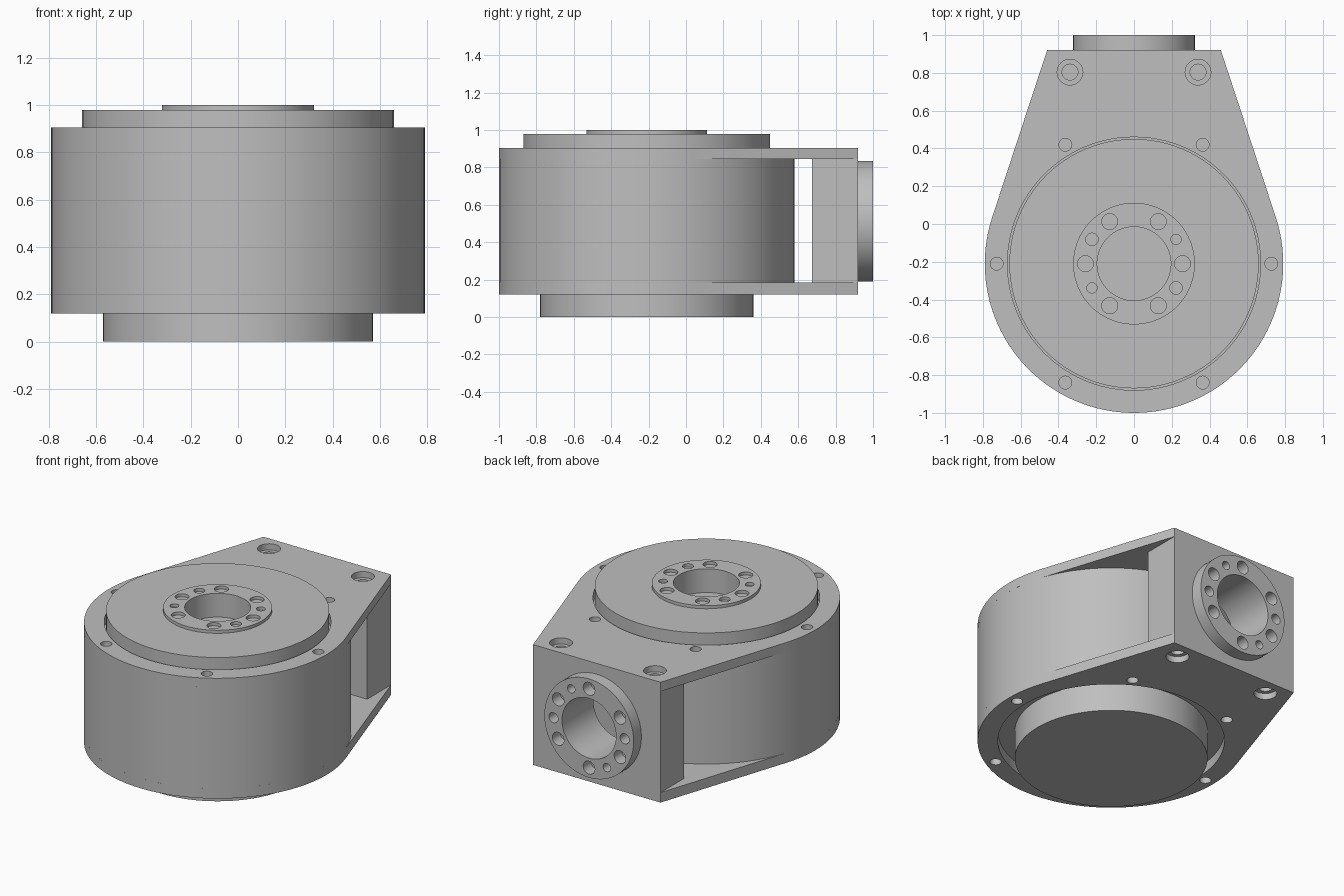
import bpy, bmesh
from math import sin, cos, pi, radians, atan2, acos, hypot
from mathutils import Matrix

cube = bpy.data.objects.get("Cube")
if cube:
    bpy.data.objects.remove(cube, do_unlink=True)

metal = bpy.data.materials.new("plain_grey")
metal.use_nodes = True
GREY = (0.52, 0.52, 0.52, 1)
metal.diffuse_color = GREY
metal.node_tree.nodes["Principled BSDF"].inputs["Base Color"].default_value = GREY

CY = -0.21                      # y of the main axis
R = 0.79                        # housing radius
BOTTOM, LOW, HIGH, TOP = 0.12, 0.185, 0.845, 0.905
BORE = 0.195


def circle(r, x=0, y=0, n=96):
    return [(x + r * cos(2 * pi * i / n), y + r * sin(2 * pi * i / n)) for i in range(n)]


def prism(name, profiles, z0, z1, matrix=Matrix()):
    """Extrude one or more closed outlines between two heights."""
    bm = bmesh.new()
    for points in profiles:
        low = [bm.verts.new((x, y, z0)) for x, y in points]
        high = [bm.verts.new((x, y, z1)) for x, y in points]
        bm.faces.new(low[::-1])
        bm.faces.new(high)
        for i in range(len(points)):
            j = (i + 1) % len(points)
            bm.faces.new((low[i], low[j], high[j], high[i]))
    bm.transform(matrix)
    bmesh.ops.recalc_face_normals(bm, faces=bm.faces)
    mesh = bpy.data.meshes.new(name)
    bm.to_mesh(mesh)
    bm.free()
    mesh.materials.append(metal)
    obj = bpy.data.objects.new(name, mesh)
    bpy.context.collection.objects.link(obj)
    return obj


def select(obj):
    bpy.ops.object.select_all(action='DESELECT')
    obj.select_set(True)
    bpy.context.view_layer.objects.active = obj


def cut(obj, profiles, z0, z1, matrix=Matrix()):
    """Subtract extruded outlines from a part."""
    cutter = prism("cutter", profiles, z0, z1, matrix)
    cutter.hide_render = True
    mod = obj.modifiers.new("cut", 'BOOLEAN')
    mod.operation = 'DIFFERENCE'
    mod.solver = 'EXACT'
    mod.object = cutter
    select(obj)
    bpy.ops.object.modifier_apply(modifier=mod.name)
    bpy.data.objects.remove(cutter, do_unlink=True)


def ring(r, radius, angles, y=0):
    """Small circles spread around a pitch circle."""
    return [circle(r, radius * cos(radians(a)), y + radius * sin(radians(a)), 32) for a in angles]


parts = []

# Round housing between the two plates
parts.append(prism("housing_drum", [circle(R, 0, CY)], LOW, HIGH))

# Teardrop plates: an arc with tangent sides running to the end block
HALF, END = 0.46, 0.92
tangent = atan2(END - CY, HALF) - acos(R / hypot(HALF, END - CY))
start, sweep, steps = pi - tangent, pi + 2 * tangent, 72
outline = [(HALF, END), (-HALF, END)]
for i in range(steps + 1):
    a = start + sweep * i / steps
    outline.append((R * cos(a), CY + R * sin(a)))

for name, z0, z1, face, inward in (("top_plate", HIGH, TOP, TOP, -1),
                                   ("bottom_plate", BOTTOM, LOW, BOTTOM, 1)):
    plate = prism(name, [outline], z0, z1)
    corners = (-0.339, 0.339)
    cut(plate, [circle(0.67, 0, CY)], z0 - 0.1, z1 + 0.1)
    cut(plate, ring(0.034, 0.727, range(0, 360, 60), CY), face - inward * 0.02, face + inward * 0.05)
    cut(plate, [circle(0.068, x, 0.804, 32) for x in corners], face - inward * 0.02, face + inward * 0.04)
    cut(plate, [circle(0.042, x, 0.804, 32) for x in corners], z0 - 0.1, z1 + 0.1)
    parts.append(plate)

# Turning cap on top and solid base disc below
cap = prism("top_cap", [circle(0.66, 0, CY)], HIGH, 0.98)
cut(cap, [circle(BORE, 0, CY)], 0.7, 1.2)
parts.append(cap)
parts.append(prism("base_disc", [circle(0.57, 0, CY)], 0, LOW))

# End block with a bore running through it
to_back = Matrix.Translation((0, 1, (BOTTOM + TOP) / 2)) @ Matrix.Rotation(pi / 2, 4, 'X')
block = prism("end_block", [[(-HALF, 0.675), (HALF, 0.675), (HALF, END), (-HALF, END)]], LOW, HIGH)
cut(block, [circle(BORE)], -0.2, 0.6, to_back)
parts.append(block)


# Bolt flanges, one on the cap and one on the end block
def flange(name, height, turn, matrix):
    obj = prism(name, [circle(0.322)], 0, height, matrix)
    holes = [circle(BORE)]
    holes += ring(0.042, 0.257, [turn + a for a in range(0, 360, 60)])
    holes += ring(0.027, 0.257, [turn + 30, turn + 210])
    holes += ring(0.033, 0.257, [turn + 150, turn + 330])
    cut(obj, holes, -0.1, height + 0.1, matrix)
    parts.append(obj)


flange("top_flange", 0.02, 0, Matrix.Translation((0, CY, 0.98)))
flange("end_flange", 0.08, 30, to_back)

for obj in parts:
    select(obj)
    bpy.ops.object.shade_smooth_by_angle(angle=radians(30))
